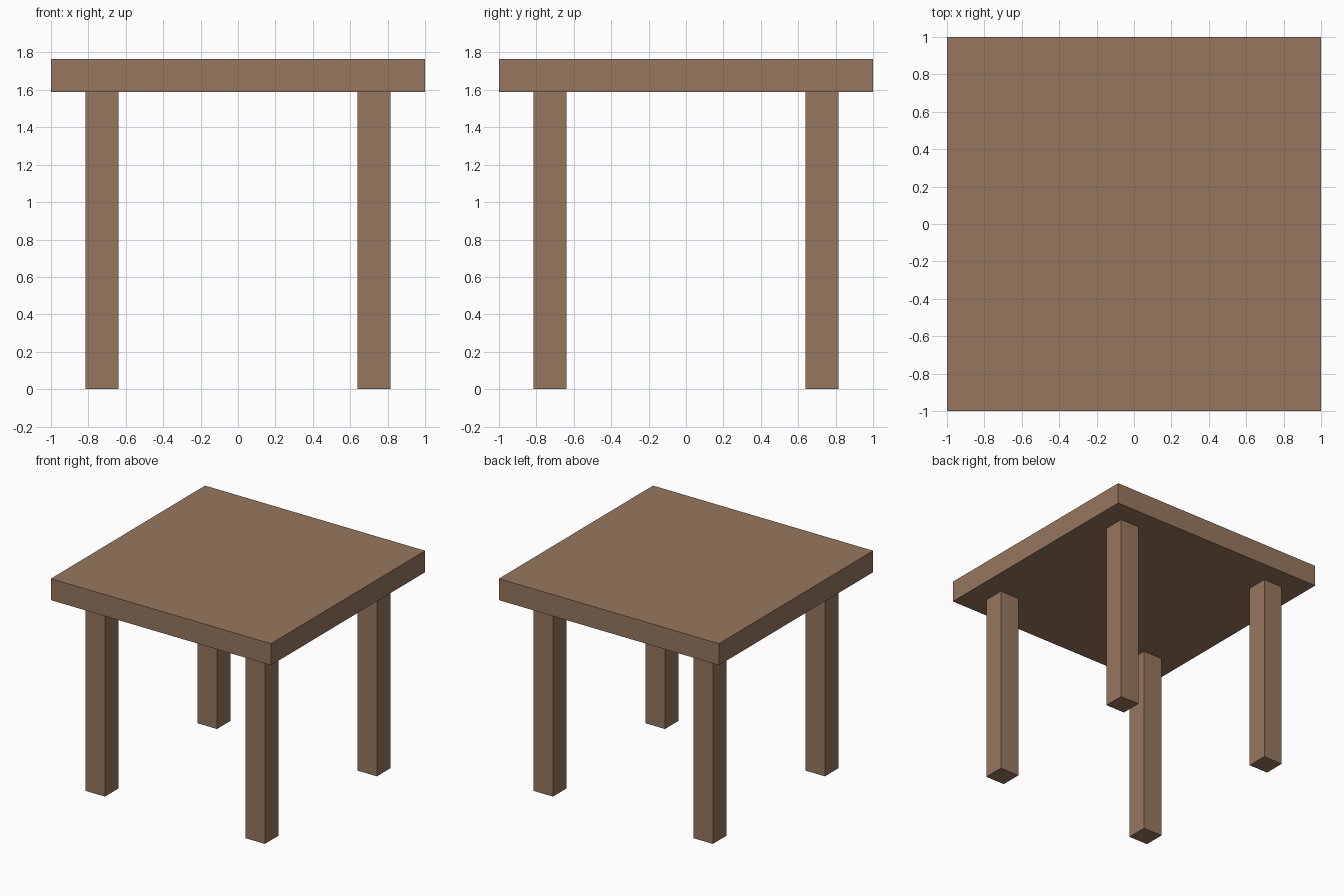
import bpy

if "Cube" in bpy.data.objects:
    bpy.data.objects.remove(bpy.data.objects["Cube"])

# Single wood colour
wood = bpy.data.materials.new("brown wood")
wood.diffuse_color = (0.31, 0.185, 0.113, 1.0)
wood.use_nodes = True
wood.node_tree.nodes["Principled BSDF"].inputs["Base Color"].default_value = wood.diffuse_color

HEIGHT = 1.765      # top of the table
UNDERSIDE = 1.588   # where the legs meet the top
LEG_WIDTH = 0.177
LEG_OFFSET = 0.727


def box(name, centre_xy, size_xy, z0, z1):
    bpy.ops.mesh.primitive_cube_add(size=1, location=(*centre_xy, (z0 + z1) / 2))
    obj = bpy.context.object
    obj.name = name
    obj.scale = (*size_xy, z1 - z0)
    bpy.ops.object.transform_apply(location=False, rotation=False, scale=True)
    obj.data.materials.append(wood)
    return obj


# Square slab top
box("table_top", (0, 0), (2, 2), UNDERSIDE, HEIGHT)

# Four square legs
for y_name, sy in (("front", -1), ("back", 1)):
    for x_name, sx in (("left", -1), ("right", 1)):
        box(f"{y_name}_{x_name}_leg", (sx * LEG_OFFSET, sy * LEG_OFFSET),
            (LEG_WIDTH, LEG_WIDTH), 0, UNDERSIDE)
